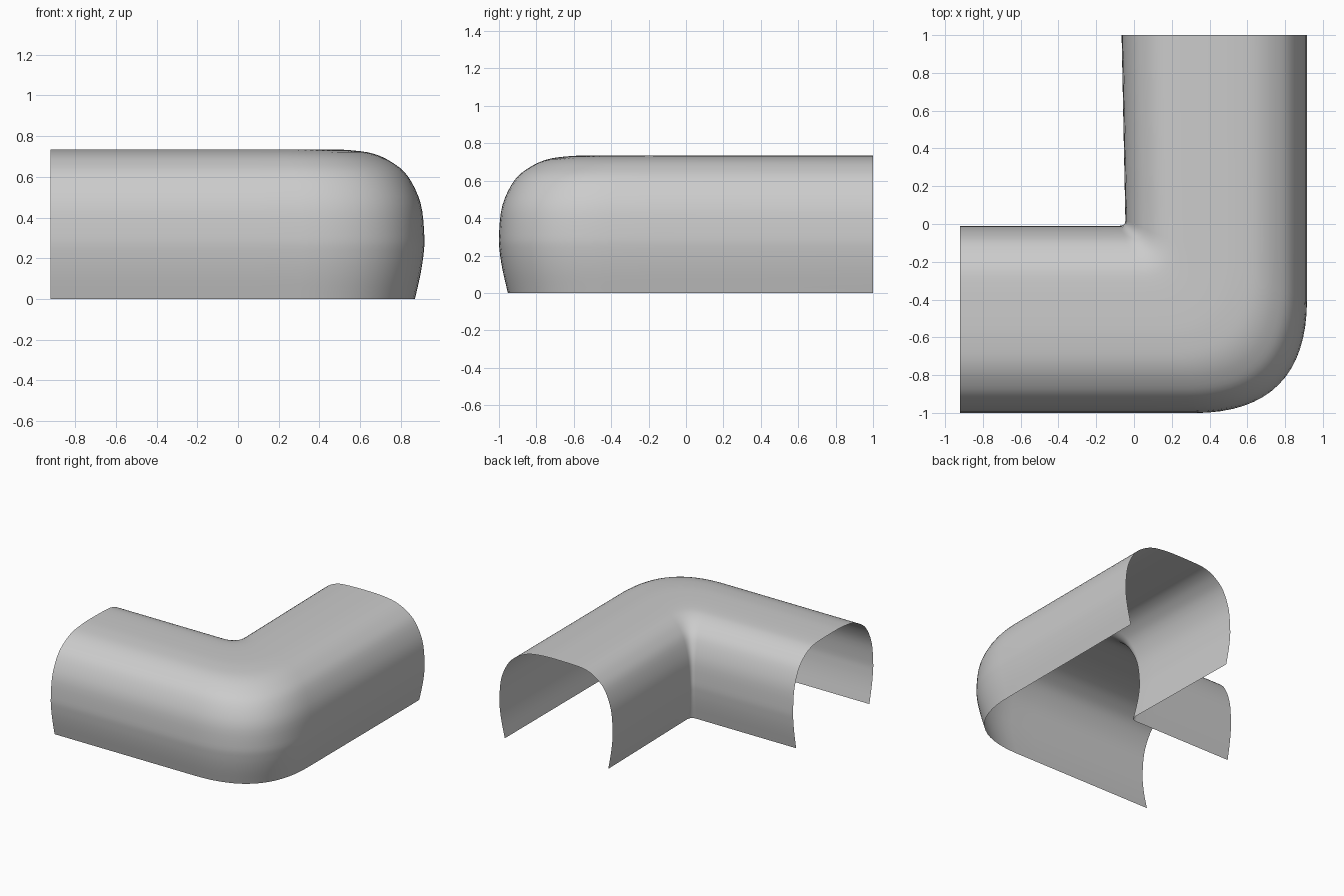
import bpy, bmesh
from mathutils import Vector
from mathutils.geometry import interpolate_bezier

if "Cube" in bpy.data.objects:
    bpy.data.objects.remove(bpy.data.objects["Cube"])

# Half cross-section: (inset from side wall, height), base to crown
HALF = [(0.048, 0), (0.02, 0.12), (0.004, 0.22), (0, 0.31), (0.019, 0.47), (0.085, 0.604),
        (0.17, 0.674), (0.265, 0.715), (0.38, 0.731)]
section = [(w * 0.8, z) for w, z in HALF] + [(0.5, 0.735)] + [(1 - w, z) for w, z in reversed(HALF)]


def smooth(points, steps=4):
    """Smooth curve through the section points."""
    pts = [Vector((p[0], p[1], 0)) for p in points]
    n = len(pts)
    tan = [(pts[min(i + 1, n - 1)] - pts[max(i - 1, 0)]) /
           (min(i + 1, n - 1) - max(i - 1, 0)) for i in range(n)]
    out = []
    for i in range(n - 1):
        seg = interpolate_bezier(pts[i], pts[i] + tan[i] / 3,
                                 pts[i + 1] - tan[i + 1] / 3, pts[i + 1], steps + 1)
        out += seg[:-1]
    return out + [pts[-1]]


def rail(u, z):
    """Lengthwise line of the tunnel: straight arm, rounded corner, straight arm."""
    cx, cy = -0.045 + 0.96 * u, -0.01 - 0.99 * u      # sharp corner of this line
    r = 0.03 + 0.57 * u                              # corner rounding grows outwards
    corner = Vector((cx, cy, z))
    a, b = corner - Vector((r, 0, 0)), corner + Vector((0, r, 0))
    start = Vector((-0.92, cy, z))
    end = Vector((cx - 0.02 * (1 - u), 1, z))
    line = [start.lerp(a, i / 6) for i in range(6)]
    for i in range(17):
        t = i / 16
        line.append(a.lerp(corner, t).lerp(corner.lerp(b, t), t))
    return line + [b.lerp(end, i / 6) for i in range(1, 7)]


# Corner tunnel shell, open at the bottom and at both ends
bm = bmesh.new()
rows = [[bm.verts.new(p) for p in rail(s.x, s.y)] for s in smooth(section)]
for r0, r1 in zip(rows, rows[1:]):
    for i in range(len(r0) - 1):
        bm.faces.new((r0[i], r1[i], r1[i + 1], r0[i + 1]))
bmesh.ops.recalc_face_normals(bm, faces=bm.faces)
if sum(f.normal.z * f.calc_area() for f in bm.faces) < 0:
    bmesh.ops.reverse_faces(bm, faces=bm.faces)
for f in bm.faces:
    f.smooth = True
mesh = bpy.data.meshes.new("corner_tunnel")
bm.to_mesh(mesh)
bm.free()
obj = bpy.data.objects.new("corner_tunnel", mesh)
bpy.context.collection.objects.link(obj)
